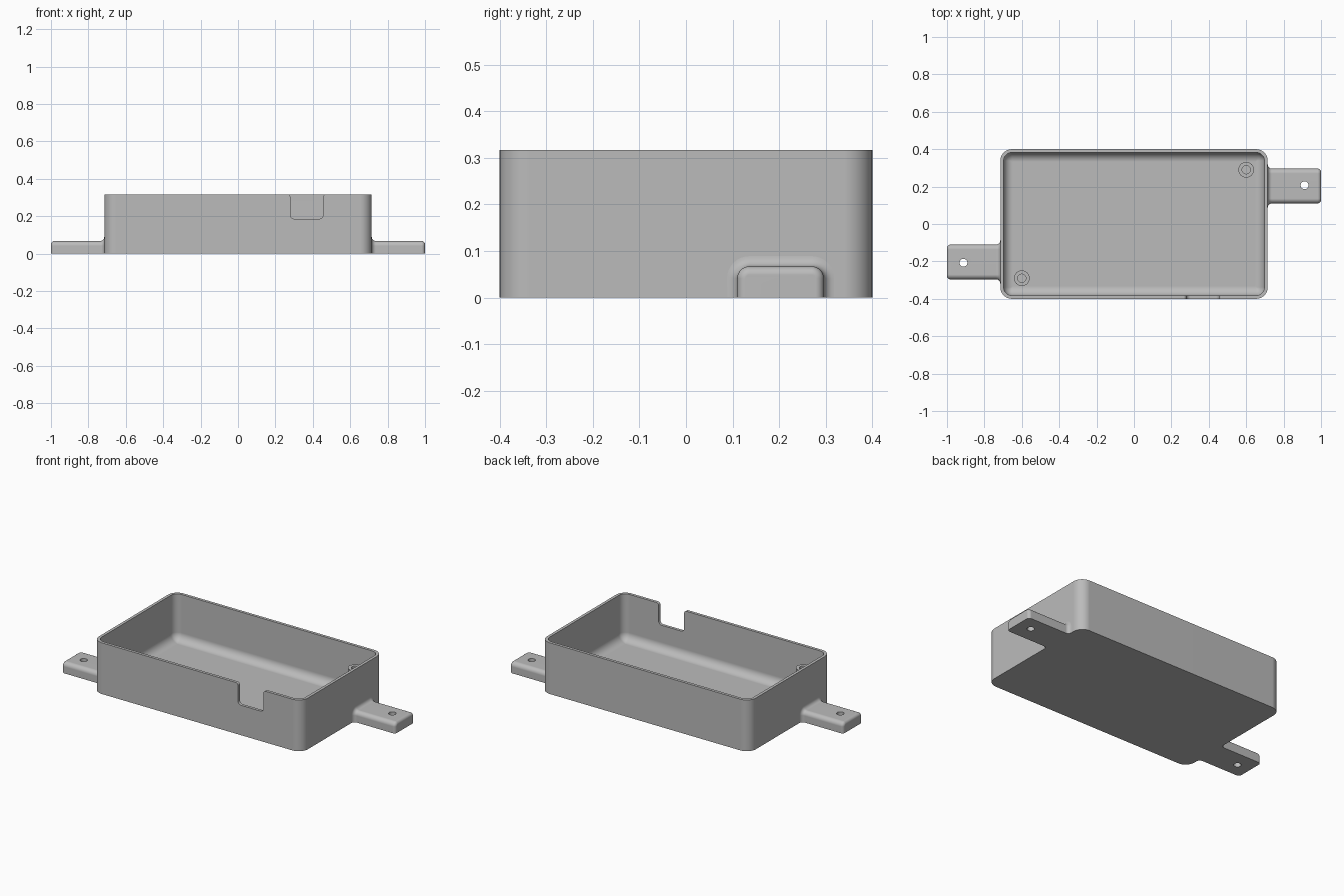
import bpy, bmesh
from math import sin, cos, pi
from mathutils import Matrix

cube = bpy.data.objects.get("Cube")
if cube:
    bpy.data.objects.remove(cube)

HX, HY, H = 0.715, 0.4, 0.317      # box half sizes and height
WALL, FLOOR, FILLET = 0.018, 0.03, 0.05
TAB_Y, TAB_HALF, TAB_H = 0.203, 0.093, 0.067

grey = bpy.data.materials.new("plain grey")
grey.use_nodes = True
colour = (0.5, 0.5, 0.5, 1)
grey.diffuse_color = colour
grey.node_tree.nodes["Principled BSDF"].inputs["Base Color"].default_value = colour


def arc(cx, cy, r, a0, a1, n=8):
    return [(cx + r * cos(a0 + (a1 - a0) * i / n), cy + r * sin(a0 + (a1 - a0) * i / n))
            for i in range(n + 1)]


def rounded_rect(hx, hy, r):
    pts = []
    for i, (sx, sy) in enumerate([(1, 1), (-1, 1), (-1, -1), (1, -1)]):
        pts += arc(sx * (hx - r), sy * (hy - r), r, i * pi / 2, (i + 1) * pi / 2)
    return pts


def loft(name, rings):
    """Skin equal-length rings of 3D points and cap both ends."""
    bm = bmesh.new()
    loops = [[bm.verts.new(p) for p in ring] for ring in rings]
    for a, b in zip(loops, loops[1:]):
        for i in range(len(a)):
            j = (i + 1) % len(a)
            bm.faces.new((a[i], a[j], b[j], b[i]))
    bm.faces.new(loops[0][::-1])
    bm.faces.new(loops[-1])
    bmesh.ops.recalc_face_normals(bm, faces=bm.faces)
    mesh = bpy.data.meshes.new(name)
    bm.to_mesh(mesh)
    bm.free()
    ob = bpy.data.objects.new(name, mesh)
    bpy.context.collection.objects.link(ob)
    mesh.materials.append(grey)
    return ob


def circle(x, y, r, z):
    return [(px, py, z) for px, py in arc(x, y, r, 0, 2 * pi, 32)[:-1]]


def cut(ob, cutter):
    mod = ob.modifiers.new("cut", 'BOOLEAN')
    mod.operation, mod.solver, mod.object = 'DIFFERENCE', 'EXACT', cutter
    select(ob)
    bpy.ops.object.modifier_apply(modifier=mod.name)
    bpy.data.objects.remove(cutter)


def select(ob):
    bpy.ops.object.select_all(action='DESELECT')
    ob.select_set(True)
    bpy.context.view_layer.objects.active = ob


def finish(ob):
    select(ob)
    bpy.ops.object.shade_smooth_by_angle(angle=pi / 6)
    mod = ob.modifiers.new("even shading", 'WEIGHTED_NORMAL')
    mod.keep_sharp = True


# Open tray: outer wall, rim, inner wall and filleted floor
def tray_ring(inset, z):
    r = max(0.062 - inset, 0.004)
    return [(x, y, z) for x, y in rounded_rect(HX - inset, HY - inset, r)]


rings = [tray_ring(0, 0), tray_ring(0, H), tray_ring(WALL, H)]
for i in range(9):
    a = i / 8 * pi / 2
    rings.append(tray_ring(WALL + FILLET * (1 - cos(a)), FLOOR + FILLET * (1 - sin(a))))
tray = loft("tray", rings)

# Cable notch in the front wall, rounded below and flared at the rim
x0, x1, zb, r, f = 0.28, 0.455, 0.185, 0.022, 0.016
notch = (arc(x0 - f, H - f, f, pi / 2, 0) + arc(x0 + r, zb + r, r, pi, 1.5 * pi)
         + arc(x1 - r, zb + r, r, 1.5 * pi, 2 * pi) + arc(x1 + f, H - f, f, pi, pi / 2)
         + [(x1 + f, H + 0.1), (x0 - f, H + 0.1)])
cut(tray, loft("notch_cutter", [[(x, y, z) for x, z in notch] for y in (-0.45, -0.365)]))
finish(tray)


# Mounting tab section, grown outward by the given offset
def tab_ring(x, grow):
    w, top, r = TAB_HALF + grow, TAB_H + grow, 0.026 + grow
    r = max(r, 0.006)
    pts = [(w, 0)] + arc(w - r, top - r, r, 0, pi / 2)
    pts += arc(r - w, top - r, r, pi / 2, pi) + [(-w, 0)]
    return [(x, TAB_Y + y, z) for y, z in pts]


# Tabs and screw posts, repeated with a half turn
for side, turn in (("left", 0), ("right", pi)):
    root, tip = 0.022, 0.018
    quarter = [i / 6 * pi / 2 for i in range(7)]
    rings = [tab_ring(HX + root * (1 - cos(a)), root * (1 - sin(a))) for a in quarter]
    rings += [tab_ring(1 - tip + tip * sin(a), tip * (cos(a) - 1)) for a in quarter]
    tab = loft(side + "_mounting_tab", rings)
    cut(tab, loft("hole_cutter", [circle(0.912, 0.207, 0.021, z) for z in (-0.1, 0.2)]))

    post = loft(side + "_screw_post", [circle(0.6, 0.29, rad, z) for rad, z in
                ((0.042, FLOOR - 0.01), (0.042, 0.235), (0.022, 0.235), (0.022, FLOOR + 0.01))])
    for ob in (tab, post):
        ob.data.transform(Matrix.Rotation(turn, 4, 'Z'))
        finish(ob)
